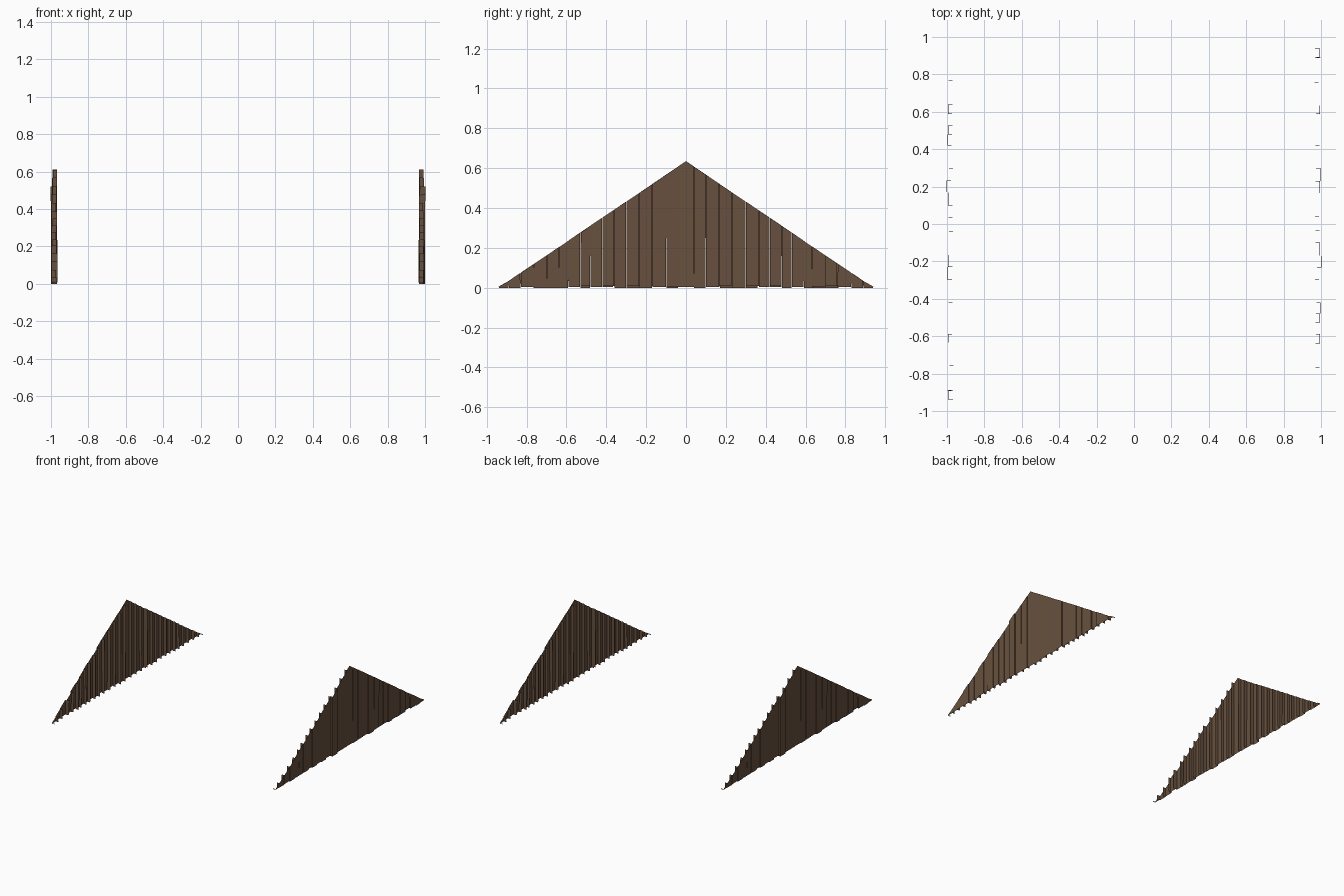
import bpy, bmesh, random
from mathutils import Matrix

if "Cube" in bpy.data.objects:
    bpy.data.objects.remove(bpy.data.objects["Cube"])

random.seed(4)
HALF, PEAK = 0.94, 0.635      # half width and height of the gable
DEPTH = 0.022                 # plank side depth

wood = bpy.data.materials.new("weathered brown wood")
wood.diffuse_color = (0.135, 0.081, 0.049, 1)
wood.use_nodes = True
wood.node_tree.nodes["Principled BSDF"].inputs["Base Color"].default_value = wood.diffuse_color

# seams between planks along y
seams = [-HALF, -0.89, -0.83, -0.765, -0.70, -0.64, -0.59, -0.53, -0.48, -0.42,
         -0.36, -0.30, -0.235, -0.17, -0.10, -0.035, 0.04, 0.10, 0.165, 0.23,
         0.30, 0.365, 0.42, 0.48, 0.53, 0.59, 0.635, 0.70, 0.76, 0.83, 0.89, HALF]


def roof(y):
    return max(0.006, PEAK * (1 - abs(y) / HALF))


def add_plank(bm, y0, y1, x):
    """Vertical board: outer face and two sides, open at the back and ends."""
    foot = random.choice((0.0, 0.004, 0.008))
    lean = random.uniform(-0.0015, 0.0015)
    ys = [y0, 0.0, y1] if y0 < 0 < y1 else [y0, y1]
    # path around the board in plan: back edge, outer face, back edge
    path = [(x - DEPTH, y0)] + [(x, y) for y in ys] + [(x - DEPTH, y1)]
    low = [bm.verts.new((px, py, min(foot, roof(py) - 0.003))) for px, py in path]
    top = [bm.verts.new((px + lean, py + lean, roof(py))) for px, py in path]
    for i in range(len(path) - 1):
        bm.faces.new((low[i], low[i + 1], top[i + 1], top[i]))


bm = bmesh.new()
for i, (y0, y1) in enumerate(zip(seams, seams[1:])):
    outer = 1.0 if i == 12 else 0.992 + random.uniform(-0.005, 0.005)
    add_plank(bm, y0 + 0.001, y1 - 0.001, outer)
mesh = bpy.data.meshes.new("gable_planks")
bm.to_mesh(mesh)
bm.free()
mesh.materials.append(wood)

# right gable, and the same boards turned half round for the left gable
right = bpy.data.objects.new("right_gable_planks", mesh)
left_mesh = mesh.copy()
left_mesh.transform(Matrix.Rotation(3.14159265, 4, 'Z'))
left = bpy.data.objects.new("left_gable_planks", left_mesh)
for ob in (right, left):
    bpy.context.collection.objects.link(ob)
